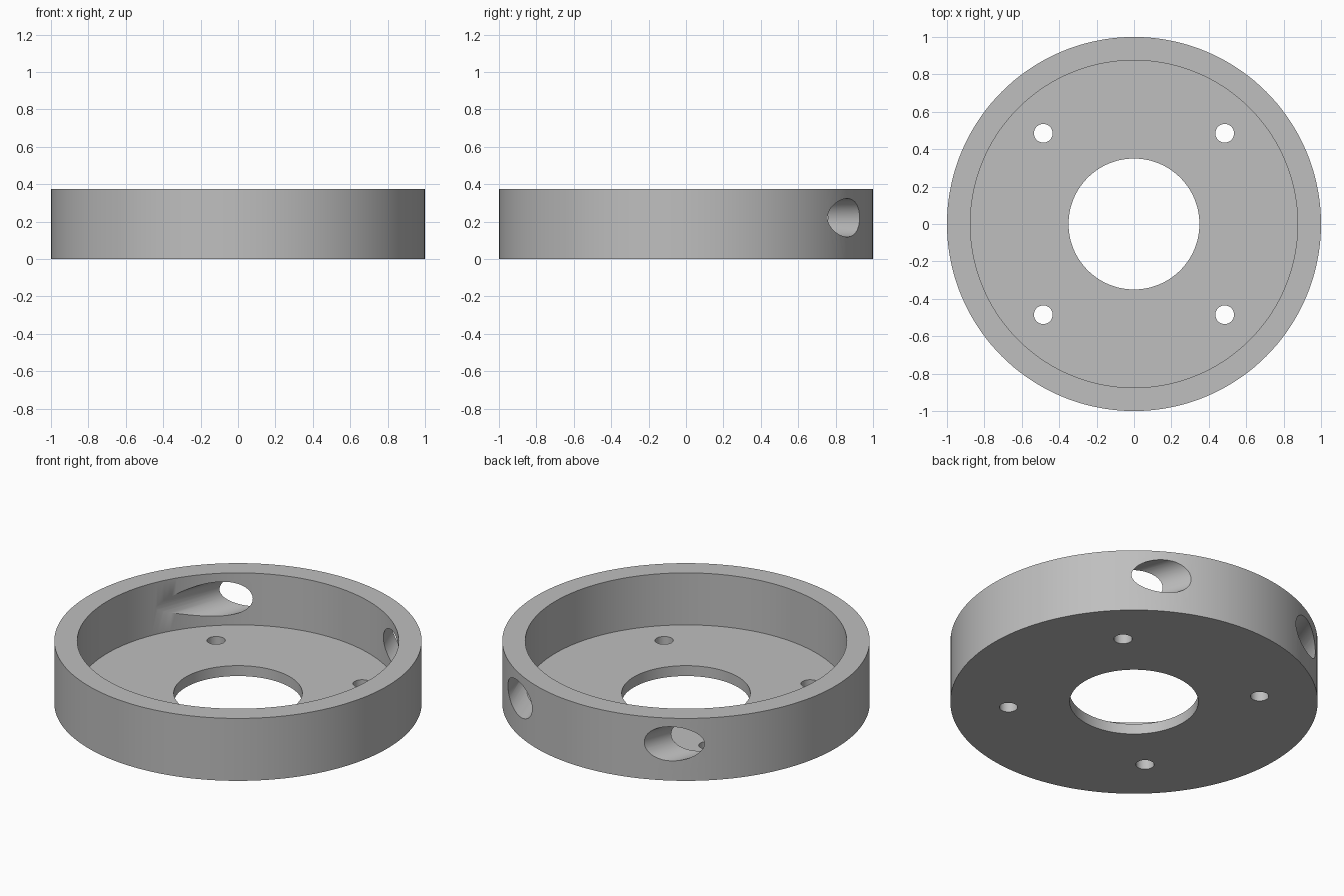
import bpy, bmesh, math
from mathutils import Vector, Matrix

default_cube = bpy.data.objects.get("Cube")
if default_cube:
    bpy.data.objects.remove(default_cube, do_unlink=True)

HEIGHT, FLOOR = 0.375, 0.0625
OUTER, INNER, BORE = 1.0, 0.875, 0.35
BOLT_R, BOLT_POS = 0.05, 0.485
PORT_R, PORT_OFFSET, PORT_Z = 0.1025, 0.77, 0.221
PORT_ANGLE = math.radians(20)

# Plain grey material
grey = bpy.data.materials.new("grey")
grey.use_nodes = True
colour = (0.52, 0.52, 0.52, 1)
grey.diffuse_color = colour
grey.node_tree.nodes["Principled BSDF"].inputs["Base Color"].default_value = colour


def new_object(name, bm):
    mesh = bpy.data.meshes.new(name)
    bmesh.ops.recalc_face_normals(bm, faces=bm.faces)
    bm.to_mesh(mesh)
    bm.free()
    mesh.materials.append(grey)
    obj = bpy.data.objects.new(name, mesh)
    bpy.context.collection.objects.link(obj)
    return obj


def cylinder_cutter(name, start, direction, length, radius, sides):
    """Closed cylinder running from start along direction."""
    bm = bmesh.new()
    turn = direction.to_track_quat('Z', 'Y').to_matrix().to_4x4()
    place = Matrix.Translation(start + direction * length / 2) @ turn
    bmesh.ops.create_cone(bm, cap_ends=True, segments=sides, radius1=radius,
                          radius2=radius, depth=length, matrix=place)
    obj = new_object(name, bm)
    obj.hide_render = True
    return obj


# Cup body: L-shaped section spun about the vertical axis
section = [(BORE, 0), (OUTER, 0), (OUTER, HEIGHT), (INNER, HEIGHT),
           (INNER, FLOOR), (BORE, FLOOR)]
bm = bmesh.new()
ring = [bm.verts.new((r, 0, z)) for r, z in section]
edges = [bm.edges.new((a, b)) for a, b in zip(ring, ring[1:] + ring[:1])]
bmesh.ops.spin(bm, geom=ring + edges, cent=(0, 0, 0), axis=(0, 0, 1),
               angle=math.tau, steps=144)
bmesh.ops.remove_doubles(bm, verts=bm.verts, dist=1e-4)
body = new_object("flanged_cup", bm)

# Four bolt holes through the floor, two slanted ports tangent to the inner wall
cutters = []
for side in (-1, 1):
    for end in (-1, 1):
        start = Vector((side * BOLT_POS, end * BOLT_POS, -0.1))
        cutters.append(cylinder_cutter("bolt_hole_cutter", start,
                                       Vector((0, 0, 1)), 0.3, BOLT_R, 32))
    c, s = math.cos(PORT_ANGLE), math.sin(PORT_ANGLE)
    start = Vector((side * PORT_OFFSET * c, PORT_OFFSET * s, PORT_Z))
    cutters.append(cylinder_cutter("port_cutter", start,
                                   Vector((-side * s, c, 0)), 0.95, PORT_R, 64))

# Cut the holes, then drop the cutters
bpy.ops.object.select_all(action='DESELECT')
bpy.context.view_layer.objects.active = body
body.select_set(True)
for cutter in cutters:
    cut = body.modifiers.new("cut", 'BOOLEAN')
    cut.operation = 'DIFFERENCE'
    cut.solver = 'EXACT'
    cut.object = cutter
    bpy.ops.object.modifier_apply(modifier=cut.name)
    bpy.data.objects.remove(cutter, do_unlink=True)

bpy.ops.object.shade_smooth_by_angle(angle=math.radians(30))
